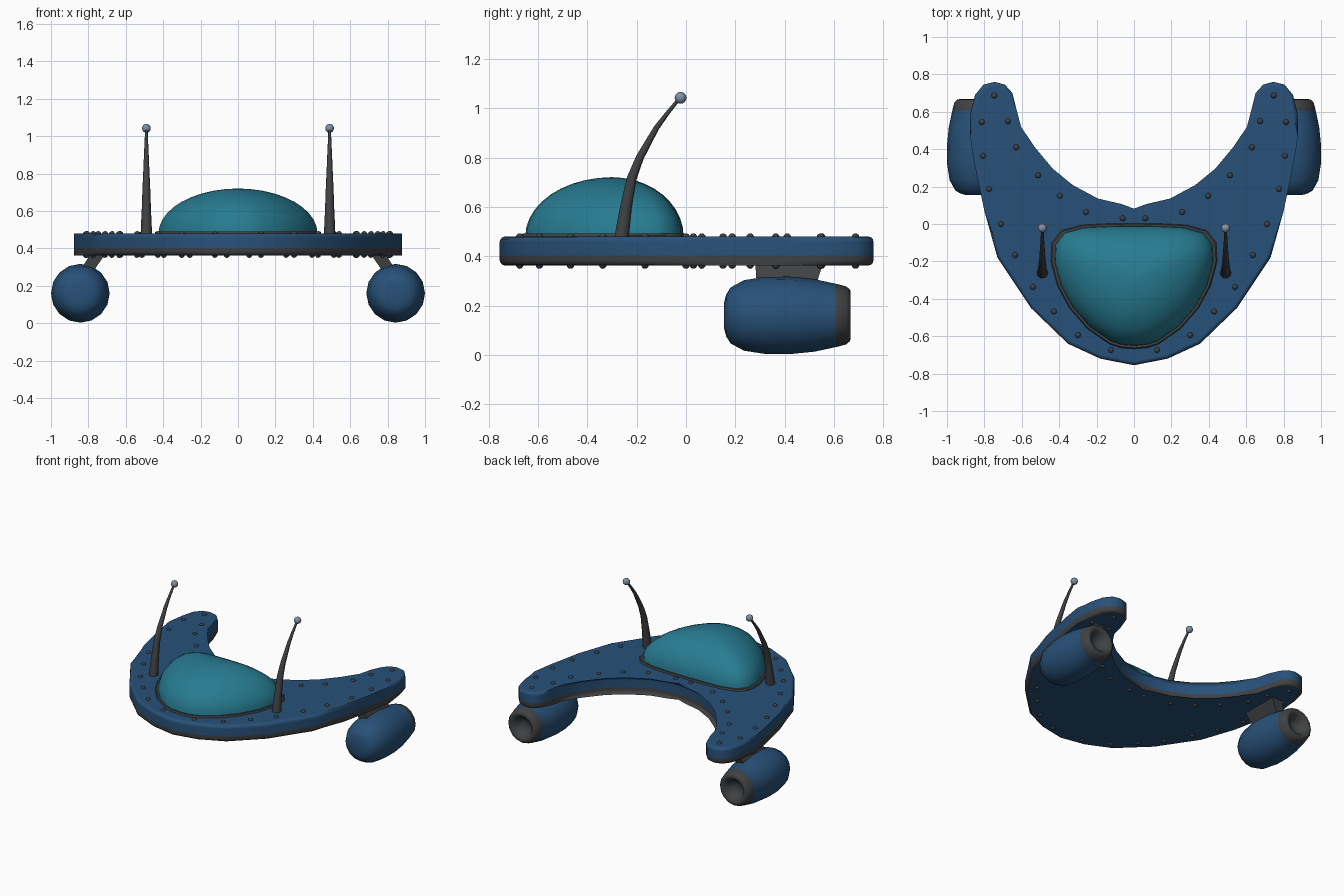
import bpy, bmesh, math
from mathutils import Vector

if "Cube" in bpy.data.objects:
    bpy.data.objects.remove(bpy.data.objects["Cube"])


def material(name, rgb):
    m = bpy.data.materials.new(name)
    m.diffuse_color = (*rgb, 1)
    m.use_nodes = True
    m.node_tree.nodes["Principled BSDF"].inputs["Base Color"].default_value = m.diffuse_color
    return m


BLUE = material("hull blue", (0.021, 0.082, 0.19))
GREY = material("dark grey", (0.05, 0.052, 0.056))
TEAL = material("canopy teal", (0.02, 0.20, 0.285))
SILVER = material("pale steel", (0.22, 0.28, 0.37))


def finish(bm, name, mats, angle=40):
    bmesh.ops.recalc_face_normals(bm, faces=bm.faces)
    me = bpy.data.meshes.new(name)
    bm.to_mesh(me)
    bm.free()
    ob = bpy.data.objects.new(name, me)
    bpy.context.collection.objects.link(ob)
    for m in mats:
        me.materials.append(m)
    bpy.ops.object.select_all(action='DESELECT')
    ob.select_set(True)
    bpy.context.view_layer.objects.active = ob
    bpy.ops.object.shade_smooth_by_angle(angle=math.radians(angle))
    return ob


def loft(rings):
    """Skin a list of equal-length point rings and cap both ends."""
    bm = bmesh.new()
    vs = [[bm.verts.new(p) for p in r] for r in rings]
    n = len(vs[0])
    for a, b in zip(vs, vs[1:]):
        for i in range(n):
            j = (i + 1) % n
            bm.faces.new((a[i], a[j], b[j], b[i]))
    bm.faces.new(vs[0])
    bm.faces.new(vs[-1])
    return bm


def mirrored(half):
    """Closed outline from a half outline whose ends lie on x = 0."""
    return half + [(-x, y) for x, y in reversed(half[1:-1])]


# Crescent hull: rounded plate with a grey lower band
half_hull = [(0, -.755), (.18, -.72), (.353, -.64), (.55, -.45), (.73, -.18), (.80, .07),
             (.855, .33), (.877, .47), (.875, .59), (.85, .69), (.805, .745), (.745, .76),
             (.69, .745), (.65, .70), (.63, .62), (.604, .52), (.55, .40), (.45, .28),
             (.34, .19), (.2, .115), (.07, .085), (0, .082)]
Z0, Z1, Z2 = .362, .403, .48
outline = mirrored(half_hull)
bm = loft([[(x, y, z) for x, y in outline] for z in (Z0, Z1, Z2)])
rims = [e for e in bm.edges
        if all(abs(v.co.z - Z0) < 1e-5 for v in e.verts) or all(abs(v.co.z - Z2) < 1e-5 for v in e.verts)]
bmesh.ops.bevel(bm, geom=rims, offset=.022, segments=3, profile=.5, affect='EDGES')
bmesh.ops.recalc_face_normals(bm, faces=bm.faces)
for f in bm.faces:
    f.material_index = int(f.calc_center_median().z < Z1 and f.normal.z > -.98)
hull = finish(bm, "hull", [BLUE, GREY])
hull.modifiers.new("flat face shading", 'WEIGHTED_NORMAL').keep_sharp = True

# Rivets along the hull edge, above and below
rivets = [(.06, .03), (.257, .064), (.396, .15), (.513, .26), (.63, .41), (.674, .55),
          (.747, .687), (.813, .545), (.807, .364), (.775, .187), (.711, 0), (.636, -.166),
          (.54, -.337), (.428, -.468), (.30, -.594), (.123, -.674)]
bm = bmesh.new()
for x, y in rivets:
    for s in (1, -1):
        for z in (Z0 + .003, Z2 - .003):
            r = bmesh.ops.create_icosphere(bm, subdivisions=2, radius=.016)
            bmesh.ops.translate(bm, verts=r["verts"], vec=(s * x, y, z))
finish(bm, "rivets", [GREY])

# Canopy dome with its grey seal
half_rim = [(0, -.668), (.07, -.662), (.13, -.643), (.25, -.56), (.345, -.45), (.41, -.33),
            (.445, -.2), (.44, -.1), (.39, -.035), (.28, -.005), (.14, .002), (0, .004)]
rim = mirrored(half_rim)
CY = -.3


def scaled(k, z):
    return [(x * k, CY + (y - CY) * k, z) for x, y in rim]


finish(loft([scaled(1, .47), scaled(1, .484), scaled(.985, .491), scaled(.94, .491), scaled(.93, .47)]),
       "canopy_seal", [GREY])
dome = [scaled(.955 * math.cos(a), .48 + .24 * math.sin(a))
        for a in (math.radians(90 * i / 10) for i in range(10))]
dome.append(scaled(.02, .72))
finish(loft(dome), "canopy", [TEAL], 60)

# Antenna sweep: y, z, radius
stem = [(-.263, .46, .031), (-.252, .54, .028), (-.243, .60, .025), (-.22, .715, .021),
        (-.187, .80, .017), (-.12, .92, .012), (-.075, .98, .009), (-.026, 1.04, .007)]
# Engine profile: y, radius (ends in a recessed nozzle)
pod = [(.155, .055), (.163, .085), (.18, .113), (.235, .143), (.32, .156), (.42, .157),
       (.52, .147), (.608, .128), (.611, .128), (.65, .117), (.665, .104), (.667, .092),
       (.655, .07), (.62, .052), (.605, .03)]
EX, EZ = .843, .16

for s, side in ((1, "right"), (-1, "left")):
    # Curved tapering antenna
    rings = []
    for i, (y, z, r) in enumerate(stem):
        a, b = stem[max(i - 1, 0)], stem[min(i + 1, len(stem) - 1)]
        d = Vector((0, b[0] - a[0], b[1] - a[1])).normalized()
        u, w = Vector((1, 0, 0)), d.cross(Vector((1, 0, 0)))
        c = Vector((s * .49, y, z))
        rings.append([c + (u * math.cos(t) + w * math.sin(t)) * r
                      for t in (math.tau * k / 10 for k in range(10))])
    finish(loft(rings), side + "_antenna", [GREY], 60)

    # Antenna ball
    bm = bmesh.new()
    bmesh.ops.create_uvsphere(bm, u_segments=14, v_segments=8, radius=.024)
    bmesh.ops.translate(bm, verts=bm.verts, vec=(s * .49, -.022, 1.042))
    finish(bm, side + "_antenna_ball", [SILVER], 60)

    # Engine pod with grey nozzle
    rings = [[(s * EX + r * math.cos(t), y, EZ + r * math.sin(t))
              for t in (math.tau * k / 16 for k in range(16))] for y, r in pod]
    bm = loft(rings)
    for f in bm.faces:
        c = f.calc_center_median()
        f.material_index = int(c.y > .603)
    finish(bm, side + "_engine", [BLUE, GREY], 50)

    # Slanted pylon joining engine to hull
    levels = [(.70, .78, .28, .56, .385), (.805, .875, .29, .51, .23)]
    finish(loft([[(s * x0, y0, z), (s * x1, y0, z), (s * x1, y1, z), (s * x0, y1, z)]
                 for x0, x1, y0, y1, z in levels]), side + "_pylon", [GREY], 30)
